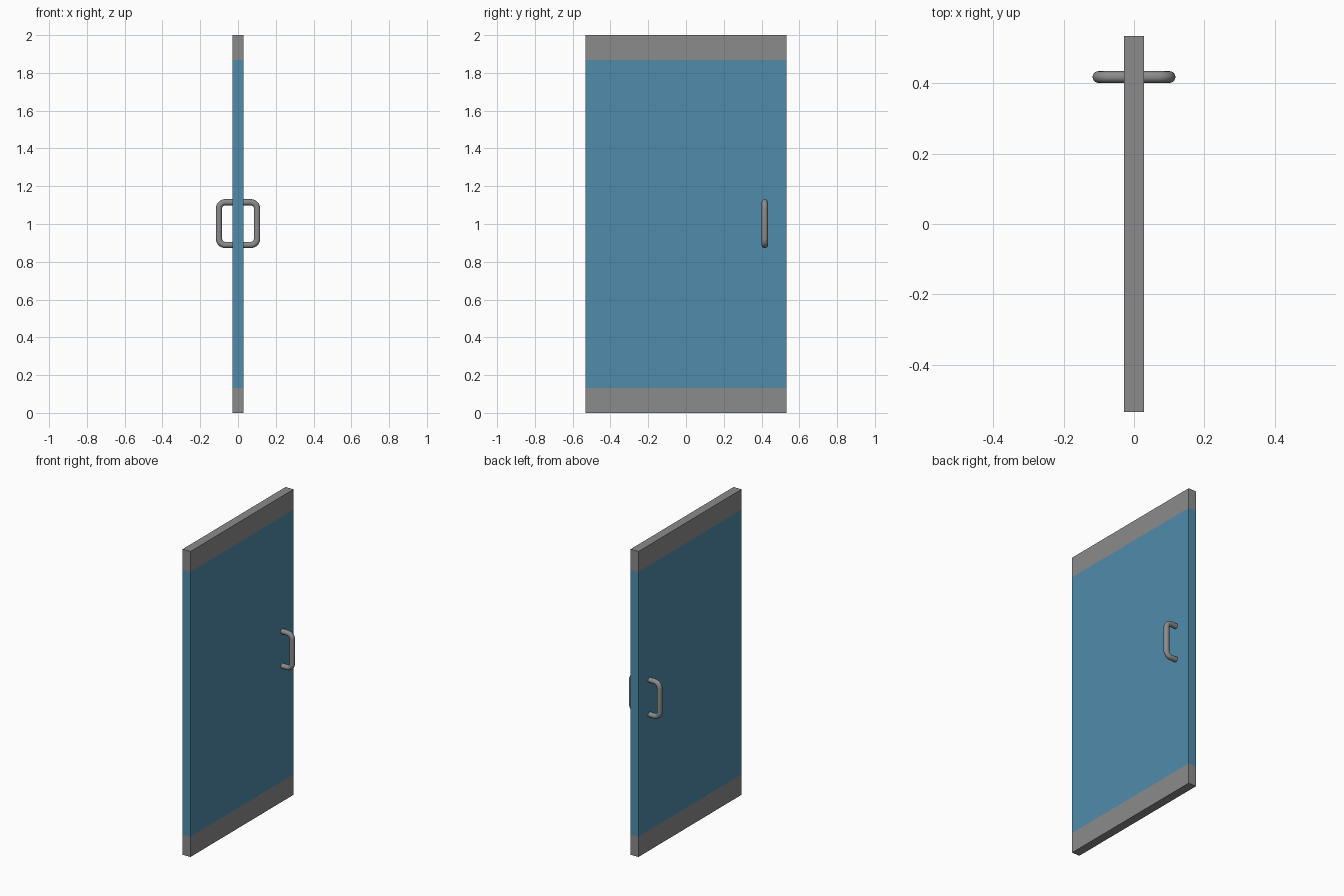
import bpy, bmesh, math
from mathutils import Vector

if "Cube" in bpy.data.objects:
    bpy.data.objects.remove(bpy.data.objects["Cube"])

HALF_T, HALF_W, HEIGHT, RAIL = 0.0285, 0.533, 2.0, 0.133


def material(name, rgb):
    m = bpy.data.materials.new(name)
    m.diffuse_color = (*rgb, 1)
    m.use_nodes = True
    m.node_tree.nodes["Principled BSDF"].inputs["Base Color"].default_value = m.diffuse_color
    return m


metal = material("grey_metal", (0.26, 0.26, 0.26))
glass = material("blue_glass", (0.08, 0.26, 0.41))

# Door leaf: one slab cut at the rail heights, glass between the two rails
bm = bmesh.new()
bmesh.ops.create_cube(bm, size=1)
for v in bm.verts:
    v.co = Vector((v.co.x * 2 * HALF_T, v.co.y * 2 * HALF_W, (v.co.z + 0.5) * HEIGHT))
for z in (RAIL, HEIGHT - RAIL):
    bmesh.ops.bisect_plane(bm, geom=bm.verts[:] + bm.edges[:] + bm.faces[:],
                           plane_co=(0, 0, z), plane_no=(0, 0, 1))
for f in bm.faces:
    f.material_index = int(RAIL < f.calc_center_median().z < HEIGHT - RAIL)
mesh = bpy.data.meshes.new("door_leaf")
bm.to_mesh(mesh)
bm.free()
mesh.materials.append(metal)
mesh.materials.append(glass)
bpy.context.collection.objects.link(bpy.data.objects.new("door_leaf", mesh))


# Pull handle: round tube bent into a bracket with rounded corners
def pull_handle(name, side):
    y, zc, half_h, reach, r, tube = 0.417, 1.002, 0.113, 0.101, 0.034, 0.0167
    corner = [(reach - r + r * math.sin(a), half_h - r + r * math.cos(a))
              for a in (i * math.pi / 16 for i in range(9))]
    top = [(HALF_T - 0.003, half_h)] + corner
    path = top + [(x, -z) for x, z in reversed(top)]

    curve = bpy.data.curves.new(name, 'CURVE')
    curve.dimensions = '3D'
    curve.bevel_depth = tube
    curve.bevel_resolution = 6
    curve.use_fill_caps = True
    spline = curve.splines.new('POLY')
    spline.points.add(len(path) - 1)
    for p, (x, z) in zip(spline.points, path):
        p.co = (side * x, y, zc + z, 1)
    curve.materials.append(metal)
    ob = bpy.data.objects.new(name, curve)
    bpy.context.collection.objects.link(ob)
    bpy.ops.object.select_all(action='DESELECT')
    ob.select_set(True)
    bpy.context.view_layer.objects.active = ob
    bpy.ops.object.convert(target='MESH')
    bpy.ops.object.shade_smooth_by_angle(angle=math.radians(40))


pull_handle("right_handle", 1)
pull_handle("left_handle", -1)
